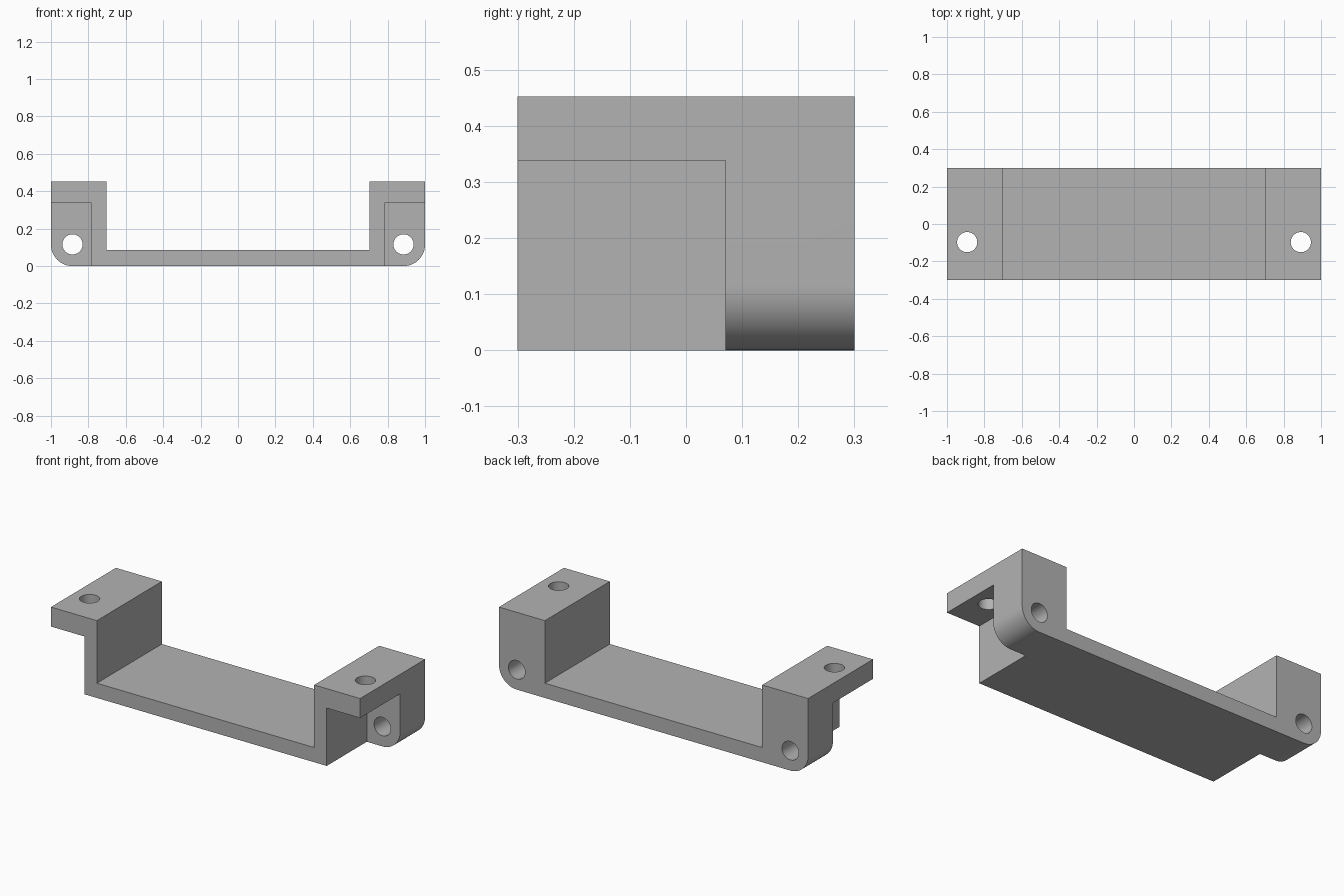
import bpy, bmesh, math
from mathutils import Vector, Matrix

cube = bpy.data.objects.get("Cube")
if cube:
    bpy.data.objects.remove(cube, do_unlink=True)

WALL, POCKET, DEPTH = 0.703, 0.784, 0.3      # inner wall, pocket start, half depth
TOP, FLOOR, SHELF, STEP = 0.452, 0.086, 0.338, 0.07
RADIUS, BORE = 0.115, 0.054

grey = bpy.data.materials.new("light_grey")
grey.use_nodes = True
color = (0.45, 0.45, 0.45, 1)
grey.diffuse_color = color
grey.node_tree.nodes["Principled BSDF"].inputs["Base Color"].default_value = color


def make_object(name, bm):
    bmesh.ops.recalc_face_normals(bm, faces=bm.faces)
    mesh = bpy.data.meshes.new(name)
    bm.to_mesh(mesh)
    bm.free()
    mesh.materials.append(grey)
    obj = bpy.data.objects.new(name, mesh)
    bpy.context.collection.objects.link(obj)
    return obj


def box(name, low, high):
    low, high = Vector(low), Vector(high)
    bm = bmesh.new()
    place = Matrix.Translation((low + high) / 2) @ Matrix.Diagonal((*(high - low), 1))
    bmesh.ops.create_cube(bm, size=1, matrix=place)
    return make_object(name, bm)


def rod(name, center, length, turn):
    bm = bmesh.new()
    place = Matrix.Translation(center) @ Matrix.Rotation(turn, 4, "X")
    bmesh.ops.create_cone(bm, cap_ends=True, segments=48, radius1=BORE,
                          radius2=BORE, depth=length, matrix=place)
    return make_object(name, bm)


def cut(target, cutter):
    cutter.hide_render = True
    mod = target.modifiers.new(cutter.name, "BOOLEAN")
    mod.operation, mod.solver, mod.object = "DIFFERENCE", "EXACT", cutter
    bpy.context.view_layer.objects.active = target
    bpy.ops.object.modifier_apply(modifier=mod.name)
    bpy.data.objects.remove(cutter, do_unlink=True)


# U-shaped bracket with rounded lower corners, extruded front to back
right = [(WALL, FLOOR), (WALL, TOP), (1, TOP)]
for i in range(17):
    a = math.pi / 2 * i / 16
    right.append((1 - RADIUS + RADIUS * math.cos(a), RADIUS - RADIUS * math.sin(a)))
outline = right + [(-x, z) for x, z in reversed(right)]
bm = bmesh.new()
face = bm.faces.new([bm.verts.new((x, -DEPTH, z)) for x, z in outline])
ext = bmesh.ops.extrude_face_region(bm, geom=[face])
bmesh.ops.translate(bm, vec=(0, 2 * DEPTH, 0),
                    verts=[v for v in ext["geom"] if isinstance(v, bmesh.types.BMVert)])
bracket = make_object("bracket", bm)

# Corner pockets, horizontal bores and shelf bores on both sides
for s in (-1, 1):
    x1, x2 = sorted((s * POCKET, s * 1.1))
    cut(bracket, box("pocket_cutter", (x1, -0.4, -0.1), (x2, STEP, SHELF)))
    cut(bracket, rod("ear_bore_cutter", (s * 0.885, 0.2, 0.116), 0.4, math.pi / 2))
    cut(bracket, rod("shelf_bore_cutter", (s * 0.892, -0.097, 0.4), 0.2, 0))

bpy.ops.object.select_all(action="DESELECT")
bracket.select_set(True)
bpy.context.view_layer.objects.active = bracket
bpy.ops.object.shade_smooth_by_angle(angle=math.radians(30))
